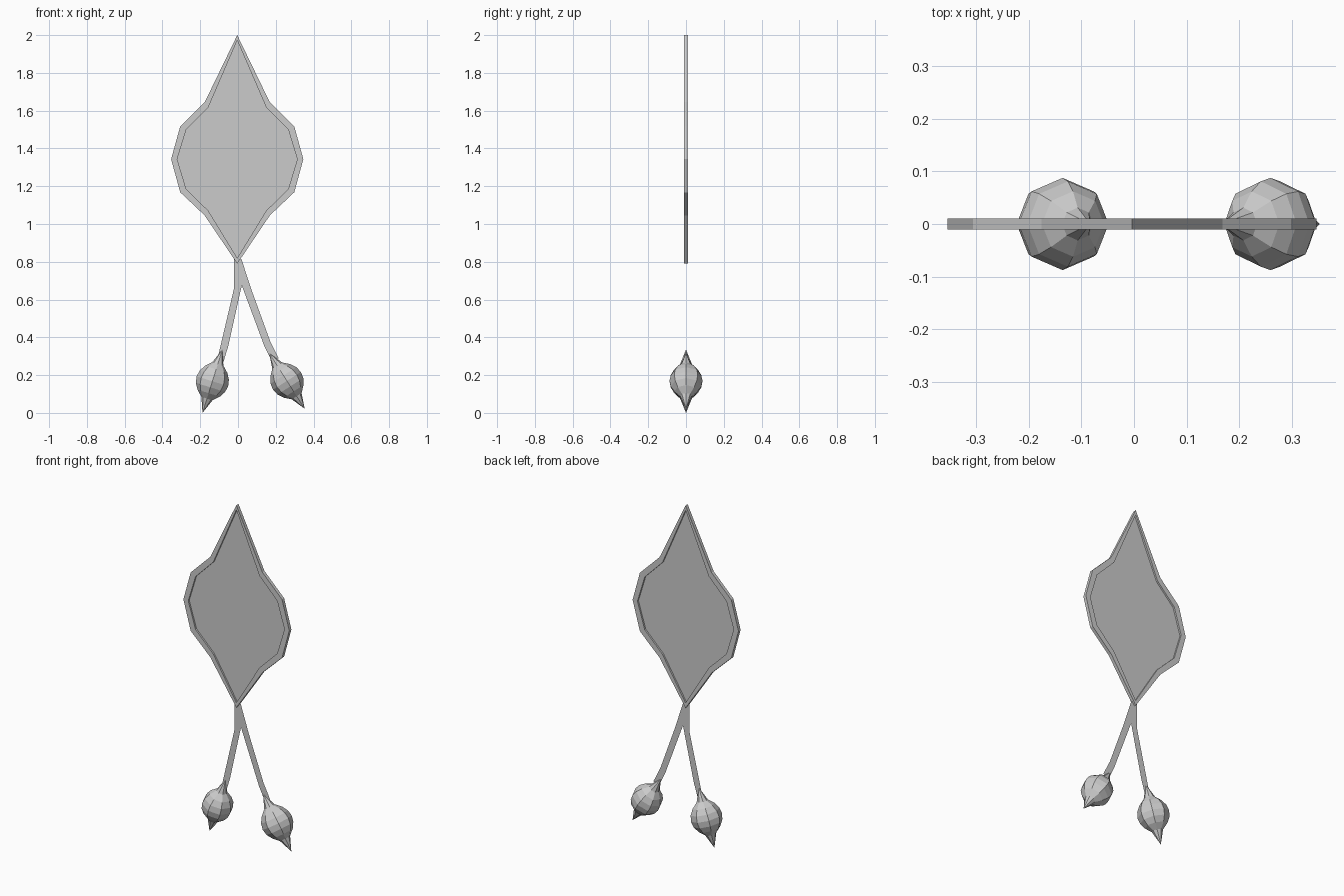
import bpy, math
from mathutils import Vector, Matrix

if "Cube" in bpy.data.objects:
    bpy.data.objects.remove(bpy.data.objects["Cube"])

LEAF_X = -0.004      # leaf centre line
HALF_T = 0.01        # half thickness of the leaf rim


def make_object(name, verts, faces):
    mesh = bpy.data.meshes.new(name)
    mesh.from_pydata(verts, [], faces)
    mesh.update()
    obj = bpy.data.objects.new(name, mesh)
    bpy.context.collection.objects.link(obj)
    return obj


def mirrored_outline(half):
    """Close a right-hand half outline (top to bottom) into a full loop."""
    left = [(-x, z) for x, z in reversed(half[1:-1])]
    return [(x + LEAF_X, z) for x, z in half + left]


# Leaf outlines: outer edge and inner edge of the rim
outer = mirrored_outline([(0, 2.0), (0.172, 1.645), (0.302, 1.517), (0.35, 1.343),
                          (0.302, 1.168), (0.173, 1.046), (0, 0.79)])
inner = mirrored_outline([(0, 1.972), (0.153, 1.618), (0.27, 1.50), (0.318, 1.343),
                          (0.27, 1.185), (0.153, 1.07), (0, 0.82)])
n = len(outer)

# Raised rim: four loops joined into a closed ring
loops = [(outer, -HALF_T), (outer, HALF_T), (inner, HALF_T), (inner, -HALF_T)]
verts = [(x, y, z) for loop, y in loops for x, z in loop]
faces = []
for k in range(4):
    a, b = k * n, ((k + 1) % 4) * n
    for i in range(n):
        j = (i + 1) % n
        faces.append((a + i, b + i, b + j, a + j))
make_object("leaf_rim", verts, faces)

# Flat blade recessed inside the rim
make_object("leaf_blade", [(x, 0, z) for x, z in inner], [tuple(range(n))])

# Forked flat stem: trunk and two prongs
stem = [(-0.022, 0.815), (0.018, 0.815), (0.02, 0.675), (-0.022, 0.655),
        (-0.052, 0.352), (-0.09, 0.365), (-0.080, 0.26), (-0.115, 0.26),
        (0.07, 0.655), (0.17, 0.38), (0.138, 0.357), (0.215, 0.29), (0.18, 0.27)]
make_object("forked_stem", [(x, 0, z) for x, z in stem],
            [(0, 3, 2, 1), (3, 5, 4, 2), (5, 7, 6, 4),
             (1, 2, 8), (2, 10, 9, 8), (10, 12, 11, 9)])


def berry(name, top, bottom, radius=0.0875, sides=8):
    """Faceted round fruit with a pulled-out spike at both ends."""
    t, b = Vector((top[0], 0, top[1])), Vector((bottom[0], 0, bottom[1]))
    half = (t - b).length / 2
    rings = [(0.031, 0.096), (0.062, 0.066), (0.081, 0.034), (radius, 0),
             (0.081, -0.034), (0.062, -0.066), (0.031, -0.096)]
    turn = Matrix.Rotation(math.atan2((t - b).x, (t - b).z), 4, 'Y')
    pts = [Vector((r * math.cos(math.tau * i / sides), r * math.sin(math.tau * i / sides), h))
           for r, h in rings for i in range(sides)]
    pts += [Vector((0, 0, half)), Vector((0, 0, -half))]
    tip, tail, last = len(pts) - 2, len(pts) - 1, (len(rings) - 1) * sides
    faces = []
    for i in range(sides):
        j = (i + 1) % sides
        faces.append((tip, i, j))
        faces.append((tail, last + j, last + i))
        for k in range(len(rings) - 1):
            a, c = k * sides, (k + 1) * sides
            faces.append((a + i, c + i, c + j, a + j))
    return make_object(name, [turn @ p + (t + b) / 2 for p in pts], faces)


# Two berries hanging from the prongs
berry("left_berry", (-0.083, 0.335), (-0.188, 0.0))
berry("right_berry", (0.165, 0.317), (0.353, 0.022))
